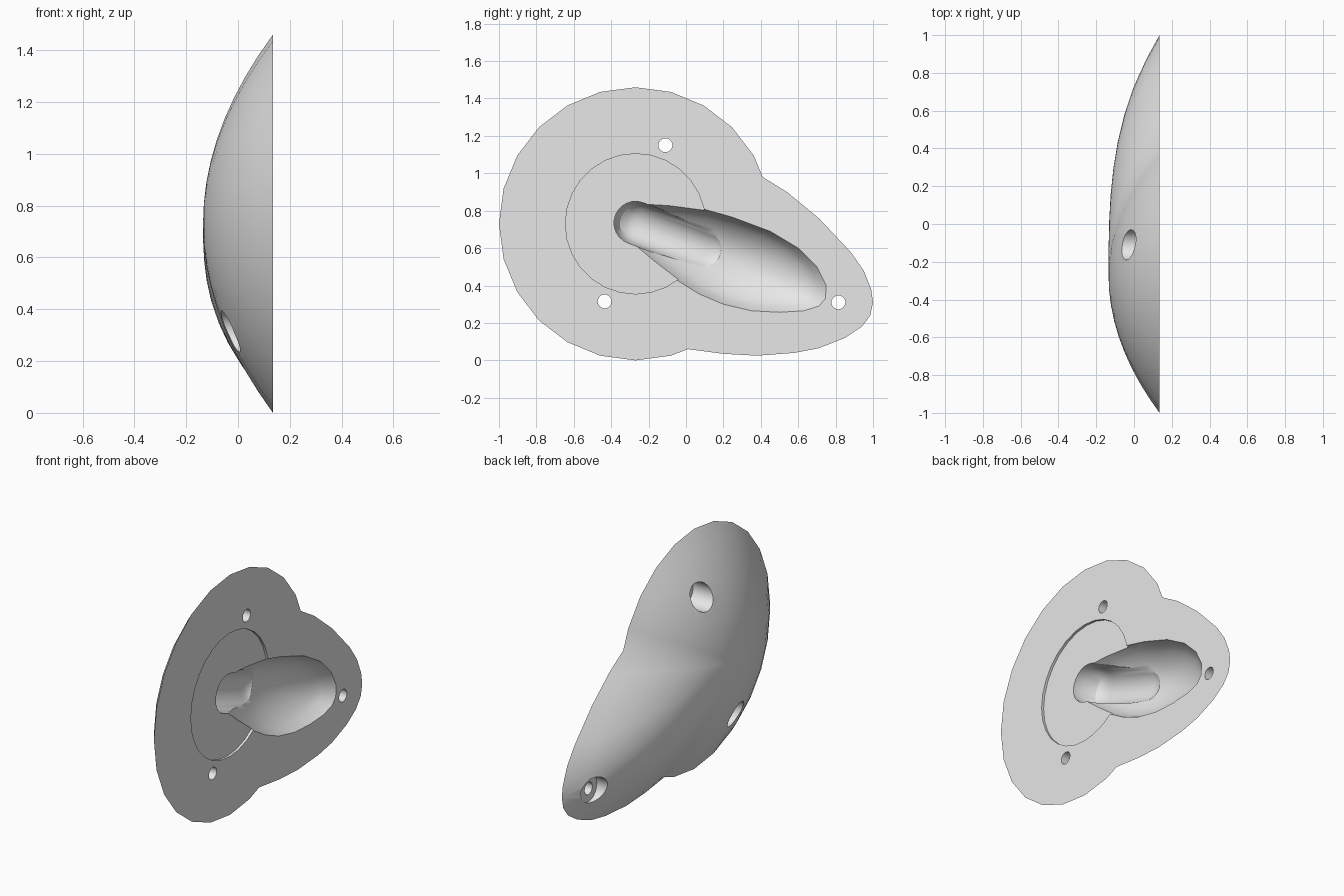
import bpy, bmesh, math
from mathutils import Vector

cube = bpy.data.objects.get("Cube")
if cube:
    bpy.data.objects.remove(cube, do_unlink=True)

BASE = 0.135                     # x of the flat mounting face
C = Vector((-0.27, 0.73))        # dome centre in (y, z)
R, H = 0.73, 0.27

grey = bpy.data.materials.new("light grey")
grey.use_nodes = True
grey.diffuse_color = (0.8, 0.8, 0.8, 1)
grey.node_tree.nodes["Principled BSDF"].inputs["Base Color"].default_value = (0.8, 0.8, 0.8, 1)


def cap(name, outline, centre, height, rings, skirt=0.0):
    """Closed cap bulging to -x; height(point, t, outline_point) gives the bulge."""
    bm = bmesh.new()
    centre = Vector(centre)
    outline = [Vector(p) for p in outline]
    loops = []
    if skirt:
        loops.append([bm.verts.new((BASE + skirt, p.x, p.y)) for p in outline])
    for i in range(rings, 0, -1):
        t = i / rings
        loop = []
        for p in outline:
            q = centre.lerp(p, t)
            loop.append(bm.verts.new((BASE - height(q, t, p), q.x, q.y)))
        loops.append(loop)
    tip = bm.verts.new((BASE - height(centre, 0, outline[0]), centre.x, centre.y))
    n = len(outline)
    bm.faces.new(loops[0])
    for a, b in zip(loops, loops[1:]):
        for i in range(n):
            j = (i + 1) % n
            bm.faces.new((a[i], a[j], b[j], b[i]))
    for i in range(n):
        bm.faces.new((loops[-1][i], loops[-1][(i + 1) % n], tip))
    bmesh.ops.recalc_face_normals(bm, faces=bm.faces)
    me = bpy.data.meshes.new(name)
    bm.to_mesh(me)
    bm.free()
    ob = bpy.data.objects.new(name, me)
    bpy.context.collection.objects.link(ob)
    me.materials.append(grey)
    return ob


def cylinder(name, y, z, r, x0, x1, n=32):
    bpy.ops.mesh.primitive_cylinder_add(vertices=n, radius=r, depth=x1 - x0,
        location=((x0 + x1) / 2, y, z), rotation=(0, math.pi / 2, 0))
    ob = bpy.context.object
    ob.name = name
    ob.data.materials.append(grey)
    return ob


def cut(body, cutter):
    cutter.hide_render = True
    mod = body.modifiers.new("cut", "BOOLEAN")
    mod.operation, mod.solver, mod.object = "DIFFERENCE", "EXACT", cutter
    bpy.context.view_layer.objects.active = body
    bpy.ops.object.modifier_apply(modifier=mod.name)
    bpy.data.objects.remove(cutter, do_unlink=True)


# Body: round dome flowing into a tapering lobe
outline = [C + R * Vector((math.cos(math.radians(a)), math.sin(math.radians(a))))
           for a in range(30, 286, 15)]
outline += [(0.01, 0.06), (0.2, 0.035), (0.38, 0.025), (0.58, 0.04), (0.71, 0.065),
            (0.85, 0.12), (0.94, 0.18), (0.985, 0.24), (1.0, 0.31), (0.99, 0.38),
            (0.95, 0.48), (0.88, 0.58), (0.71, 0.76), (0.54, 0.9), (0.41, 0.98)]


def body_height(q, t, p):
    k = 2 + 0.9 * max(0, (p - C).length - R) / 0.61   # fuller towards the lobe tip
    return H * (1 - t ** k)


body = cap("domed_body", outline, C, body_height, 9)

# Shallow round recess in the flat face
cut(body, cylinder("recess_cutter", C.x, C.y, 0.375, BASE - 0.015, BASE + 0.05, 28))

# Wide scooped pocket under the lobe
scoop = [(-0.3, 0.63), (-0.18, 0.53), (-0.05, 0.43), (0.07, 0.355), (0.2, 0.3),
         (0.35, 0.265), (0.5, 0.257), (0.63, 0.265), (0.71, 0.29), (0.745, 0.33),
         (0.75, 0.4), (0.7, 0.5), (0.6, 0.6), (0.45, 0.69), (0.25, 0.765),
         (0.09, 0.81), (-0.1, 0.835), (-0.27, 0.845)]
cut(body, cap("scoop_cutter", scoop, (0.22, 0.56),
              lambda q, t, p: 0.17 * (1 - t * t) ** 0.7, 10, 0.05))

# Round-ended finger channel leading into the pocket
A, B, r = Vector((-0.27, 0.735)), Vector((0.13, 0.585)), 0.115
axis = B - A
ang = math.atan2(axis.y, axis.x)
stadium = []
for end, start in ((B, ang - math.pi / 2), (A, ang + math.pi / 2)):
    for i in range(13):
        a = start + math.pi * i / 12
        stadium.append(end + r * Vector((math.cos(a), math.sin(a))))


def channel_height(q, t, p):
    s = min(1, max(0, (q - A).dot(axis) / axis.length_squared))
    d = (q - (A + axis * s)).length
    return 0.07 + math.sqrt(max(0, r * r - d * d))


cut(body, cap("channel_cutter", stadium, (A + B) / 2, channel_height, 10, 0.05))

# Screw holes, counterbored from the domed side
for y, z in ((-0.11, 1.15), (-0.435, 0.315), (0.815, 0.31)):
    cut(body, cylinder("bore_cutter", y, z, 0.08, -0.4, 0.085))
    cut(body, cylinder("hole_cutter", y, z, 0.037, -0.4, 0.3))

bpy.ops.object.select_all(action="DESELECT")
body.select_set(True)
bpy.context.view_layer.objects.active = body
bpy.ops.object.shade_smooth_by_angle(angle=math.radians(30))
